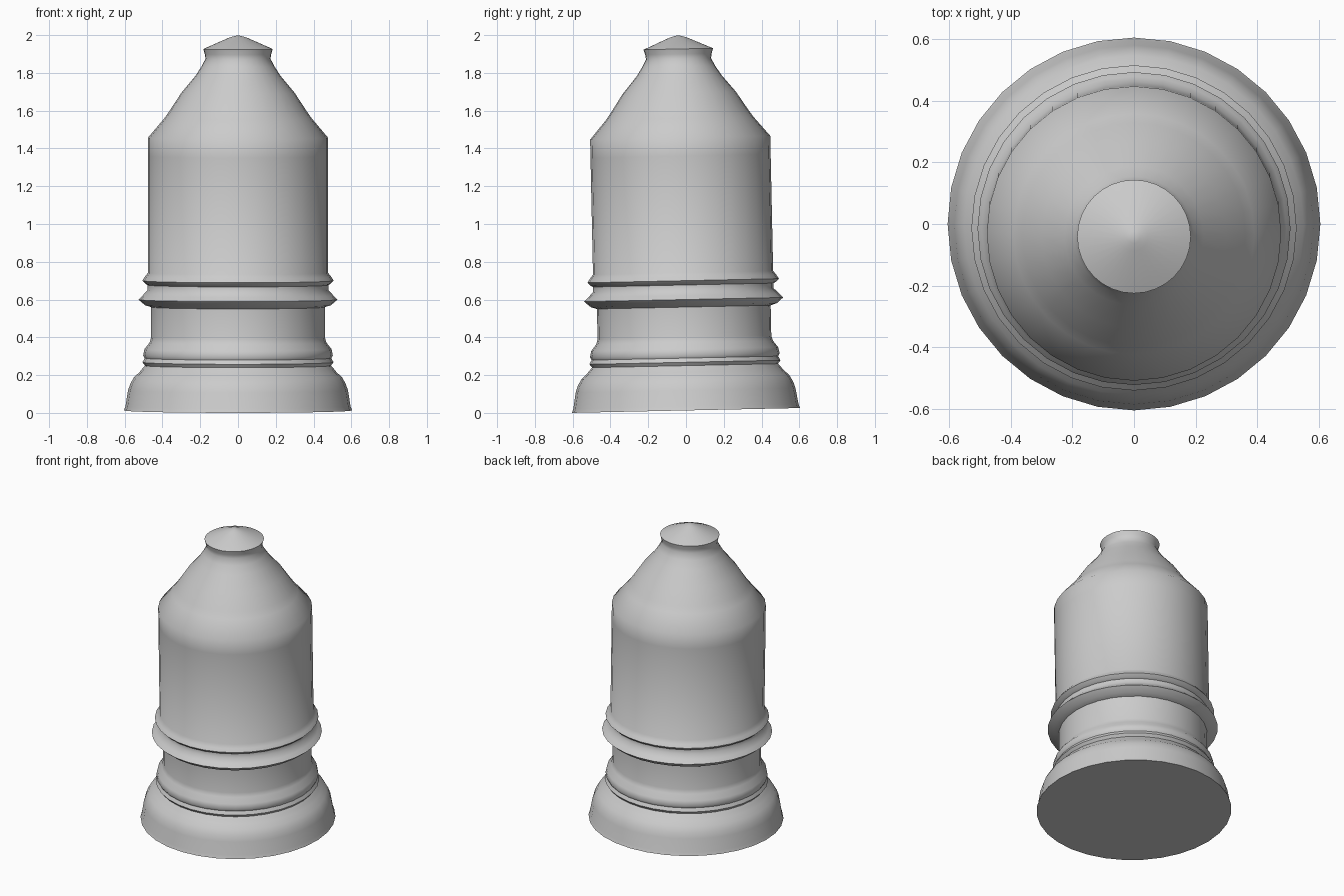
import bpy, bmesh, math
from mathutils import Matrix

if "Cube" in bpy.data.objects:
    bpy.data.objects.remove(bpy.data.objects["Cube"])

SEGS = 32
TILT = math.radians(1.22)

stone = bpy.data.materials.new("plain grey")
stone.diffuse_color = (0.6, 0.6, 0.6, 1)
stone.use_nodes = True
stone.node_tree.nodes["Principled BSDF"].inputs["Base Color"].default_value = stone.diffuse_color

# one continuous turned profile: (radius, height above the ground)
profile = [
    # flared foot
    (0.604, 0.013), (0.596, 0.035), (0.582, 0.12), (0.570, 0.155), (0.550, 0.19),
    (0.522, 0.215), (0.506, 0.235),
    # small mouldings above the foot
    (0.492, 0.25), (0.506, 0.268), (0.494, 0.29), (0.502, 0.305), (0.495, 0.338),
    (0.468, 0.372),
    # recessed neck
    (0.460, 0.40), (0.460, 0.56),
    # double collar
    (0.492, 0.57), (0.527, 0.60), (0.505, 0.622), (0.478, 0.65), (0.478, 0.677),
    (0.490, 0.683), (0.507, 0.70), (0.494, 0.72), (0.477, 0.742),
    # drum
    (0.477, 1.36), (0.477, 1.457),
    # curved shoulder cone
    (0.390, 1.56), (0.362, 1.60), (0.300, 1.695), (0.225, 1.785), (0.193, 1.835),
    (0.172, 1.875),
    # knob
    (0.176, 1.90), (0.184, 1.927), (0.045, 1.988), (0.02, 1.995),
]

bm = bmesh.new()
rings = []
for r, z in profile:
    ring = []
    for i in range(SEGS):
        a = 2 * math.pi * i / SEGS
        ring.append(bm.verts.new((r * math.cos(a), r * math.sin(a), z - 0.013)))
    rings.append(ring)
for lo, hi in zip(rings, rings[1:]):
    for i in range(SEGS):
        j = (i + 1) % SEGS
        bm.faces.new((lo[i], lo[j], hi[j], hi[i]))

# underside and pointed tip
bm.faces.new(list(reversed(rings[0])))
tip = bm.verts.new((0, 0, 1.987))
for i in range(SEGS):
    bm.faces.new((rings[-1][i], rings[-1][(i + 1) % SEGS], tip))

# the whole piece leans slightly to the front
bm.transform(Matrix.Translation((0, 0, 0.013)) @ Matrix.Rotation(TILT, 4, 'X'))

mesh = bpy.data.meshes.new("turned_pedestal")
bm.to_mesh(mesh)
bm.free()
mesh.materials.append(stone)
obj = bpy.data.objects.new("turned_pedestal", mesh)
bpy.context.collection.objects.link(obj)
bpy.context.view_layer.objects.active = obj
obj.select_set(True)
bpy.ops.object.shade_smooth_by_angle(angle=math.radians(50))
